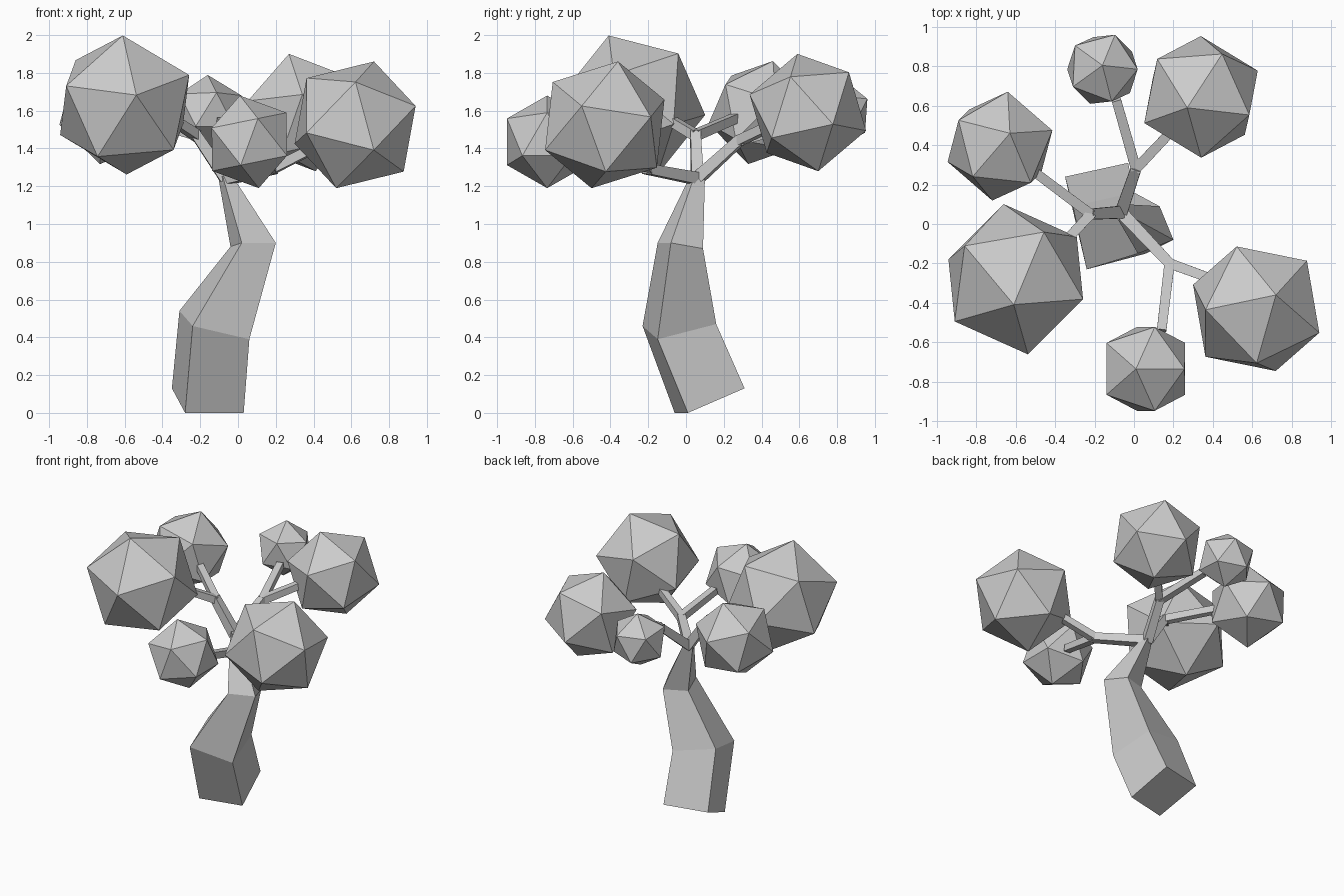
import bpy, bmesh
from mathutils import Vector, Matrix

if "Cube" in bpy.data.objects:
    bpy.data.objects.remove(bpy.data.objects["Cube"])


def finish(bm, name):
    bmesh.ops.recalc_face_normals(bm, faces=bm.faces)
    me = bpy.data.meshes.new(name)
    bm.to_mesh(me)
    bm.free()
    ob = bpy.data.objects.new(name, me)
    bpy.context.collection.objects.link(ob)


def loft(bm, rings):
    """Skin four-sided rings into a capped tube."""
    vs = [[bm.verts.new(p) for p in r] for r in rings]
    for a, b in zip(vs, vs[1:]):
        for i in range(4):
            j = (i + 1) % 4
            bm.faces.new((a[i], a[j], b[j], b[i]))
    bm.faces.new(vs[0])
    bm.faces.new(vs[-1])


def frame(a, b):
    """Orthonormal frame: first axis along a, second in the plane of a and b."""
    x = Vector(a).normalized()
    y = Vector(b)
    y = (y - x * y.dot(x)).normalized()
    return Matrix((x, y, x.cross(y))).transposed()


def square(c, d, w):
    m = frame(d, (0, 0, 1))
    return [Vector(c) + m @ Vector((0, s * w, t * w))
            for s, t in ((-1, -1), (1, -1), (1, 1), (-1, 1))]


def foliage(name, centre, radius, v1, v2):
    """Icosahedron turned so two neighbouring corners point along v1 and v2."""
    bm = bmesh.new()
    bmesh.ops.create_icosphere(bm, subdivisions=1, radius=radius)
    e = next(iter(bm.edges))
    rot = frame(v1, v2) @ frame(e.verts[0].co, e.verts[1].co).transposed()
    for v in bm.verts:
        v.co = rot @ v.co + Vector(centre)
    finish(bm, name)


# Bent, tapering square trunk
bm = bmesh.new()
loft(bm, [
    [(-.28, -.06, 0), (.03, .01, 0), (-.03, .31, .13), (-.35, .24, .13)],
    [(-.24, -.23, .46), (.06, -.15, .39), (0, .16, .47), (-.31, .09, .54)],
    [(.02, -.15, .90), (.20, -.08, .90), (.13, .09, .87), (-.04, .03, .88)],
    [(-.08, .02, 1.25), (-.02, .04, 1.24), (-.04, .10, 1.24), (-.11, .07, 1.28)],
])
finish(bm, "trunk")

# Three limbs, each forking into two twigs
top = Vector((-.065, .06, 1.24))
limbs = {
    "left": ((-.22, .05, 1.47), (-.36, -.10, 1.56), (-.50, .26, 1.56)),
    "back": ((.01, .28, 1.44), (.19, .47, 1.53), (-.09, .63, 1.54)),
    "front": ((.18, -.20, 1.29), (.40, -.28, 1.40), (.14, -.54, 1.37)),
}
for name, (fork, *tips) in limbs.items():
    bm = bmesh.new()
    fork = Vector(fork)
    d = (fork - top).normalized()
    loft(bm, [square(top, d, .032), square(fork + d * .015, d, .027)])
    for tip in tips:
        d = Vector(tip) - fork
        loft(bm, [square(fork, d, .026), square(tip, d, .024)])
    finish(bm, name + "_branch")

# Six faceted foliage clumps
foliage("foliage_front_left", (-.60, -.28, 1.63), .39, (-.01, -.13, .37), (.06, -.38, .07))
foliage("foliage_front_right", (.62, -.43, 1.525), .357, (.10, .07, .335), (.32, -.12, .105))
foliage("foliage_back_right", (.34, .645, 1.59), .323, (-.07, -.055, .31), (0, -.31, .10))
foliage("foliage_back_left", (-.68, .395, 1.59), .285, (.05, .065, .27), (.27, .08, .06))
foliage("foliage_front_small", (.06, -.735, 1.435), .25, (-.05, 0, .245), (.195, 0, .154))
foliage("foliage_back_small", (-.16, .785, 1.59), .20, (0, .02, .2), (.18, 0, .09))
